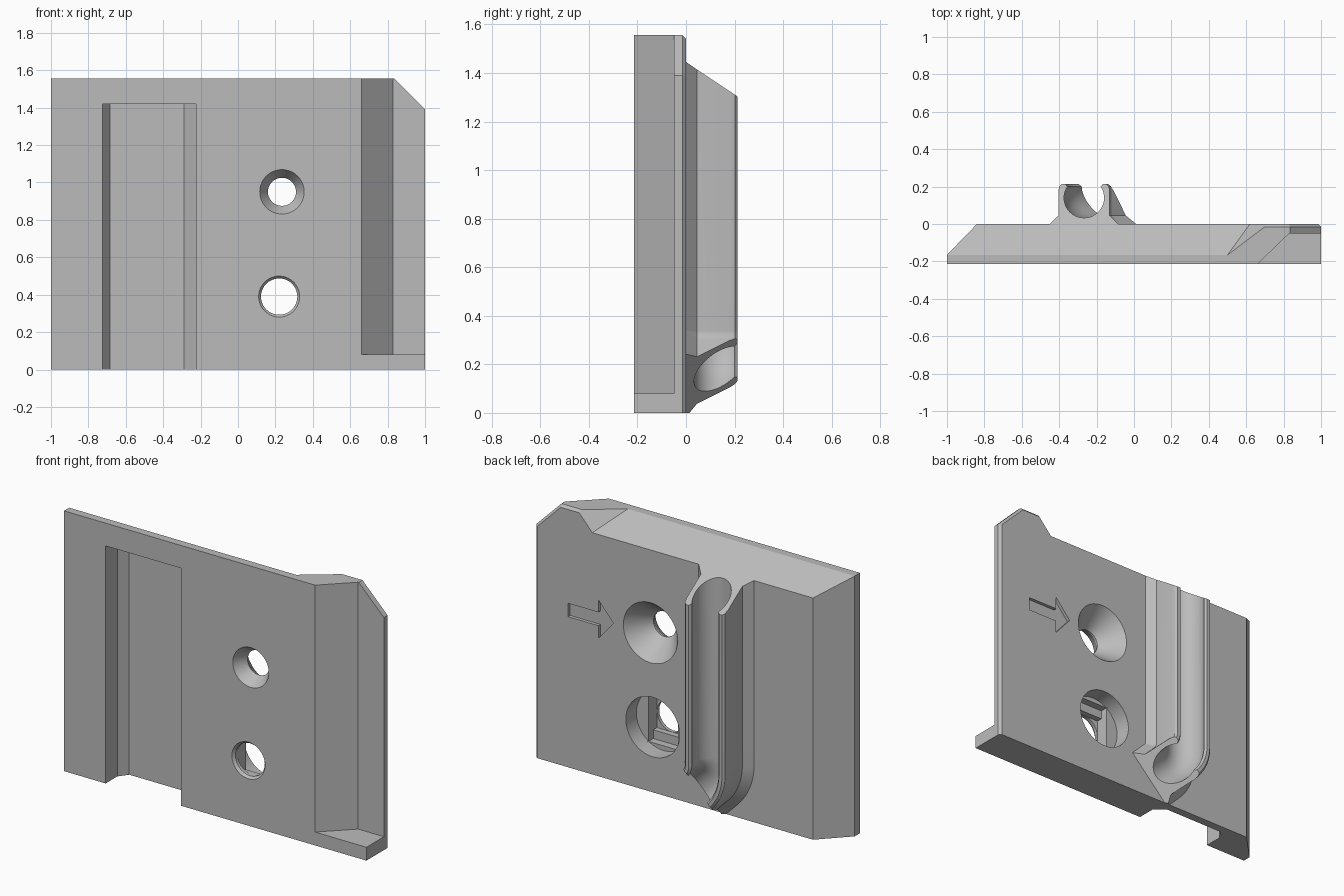
import bpy, bmesh
from math import sin, cos, pi, radians
from mathutils import Vector

cube = bpy.data.objects.get("Cube")
if cube:
    bpy.data.objects.remove(cube, do_unlink=True)

grey = bpy.data.materials.new("plain_grey")
grey.use_nodes = True
grey.diffuse_color = (0.5, 0.5, 0.5, 1)
grey.node_tree.nodes["Principled BSDF"].inputs["Base Color"].default_value = (0.5, 0.5, 0.5, 1)

TOP = 1.556          # full plate height
SLOPE = 0.67         # fall of the slanted top towards the back
SHOULDER = 1.445     # height of the slanted top at the back face


def finish(name, bm):
    bmesh.ops.recalc_face_normals(bm, faces=bm.faces)
    mesh = bpy.data.meshes.new(name)
    bm.to_mesh(mesh)
    bm.free()
    mesh.materials.append(grey)
    obj = bpy.data.objects.new(name, mesh)
    bpy.context.collection.objects.link(obj)
    return obj


def loft(rings):
    """Closed solid through equal rings of points."""
    bm = bmesh.new()
    rows = [[bm.verts.new(p) for p in ring] for ring in rings]
    count = len(rows[0])
    for a, b in zip(rows, rows[1:]):
        for i in range(count):
            j = (i + 1) % count
            bm.faces.new((a[i], a[j], b[j], b[i]))
    bm.faces.new(rows[0])
    bm.faces.new(rows[-1])
    bmesh.ops.recalc_face_normals(bm, faces=bm.faces)
    return bm


def upright(pts, lo, hi):
    return loft([[(x, y, z) for x, y in pts] for z in (lo, hi)])


def crosswise(pts, lo, hi):
    return loft([[(x, y, z) for x, z in pts] for y in (lo, hi)])


def lathe(cx, cz, profile, steps=64):
    """Round solid about a front-to-back axis; profile is (y, radius)."""
    turn = [2 * pi * i / steps for i in range(steps)]
    return loft([[(cx + r * cos(a), y, cz + r * sin(a)) for a in turn] for y, r in profile])


def trim(bm, point, normal):
    """Slice off everything on the normal side and cap the cut."""
    geom = bm.verts[:] + bm.edges[:] + bm.faces[:]
    bmesh.ops.bisect_plane(bm, geom=geom, dist=1e-5, plane_co=point,
                           plane_no=Vector(normal).normalized(), clear_outer=True)
    bmesh.ops.holes_fill(bm, edges=[e for e in bm.edges if e.is_boundary], sides=0)


def cut(target, name, bm):
    cutter = finish(name, bm)
    cutter.hide_render = True
    mod = target.modifiers.new(name, "BOOLEAN")
    mod.operation, mod.solver, mod.object = "DIFFERENCE", "EXACT", cutter
    bpy.context.view_layer.objects.active = target
    bpy.ops.object.modifier_apply(modifier=name)
    bpy.data.objects.remove(cutter, do_unlink=True)


def smooth(obj):
    bpy.ops.object.select_all(action="DESELECT")
    obj.select_set(True)
    bpy.context.view_layer.objects.active = obj
    bpy.ops.object.shade_smooth_by_angle(angle=radians(30))


# Plate with a chamfered side, clipped corner and small back bevels
bm = upright([(-1, -.215), (1, -.215), (1, -.015), (.985, 0), (-.84, 0), (-1, -.165)], 0, TOP)
trim(bm, (1, 0, 1.39), (1, 0, 1))
trim(bm, (0, -.015, TOP), (0, 1, 1))
trim(bm, (1, -.015, 1.39), (.707, 1, .707))
plate = finish("plate", bm)

# Slanted top, stopping at an angled wall beside the corner tab
wall = []
for y, x in ((-.2, .475), (.1, .692)):
    z = SHOULDER - SLOPE * y
    wall += [(x, y, z), (x + .9 * (1.7 - z), y, 1.7)]
wall = [wall[i] for i in (0, 1, 3, 2)]
cut(plate, "top_slant", loft([[(-1.2, y, z) for x, y, z in wall], wall]))

# Front pocket leaving a thin flange and a bottom ledge
cut(plate, "flange_pocket", upright(
    [(.575, -.3), (.66, -.215), (.83, -.05), (1.1, -.05), (1.1, -.3)], .08, 1.8))

# Front slot, open at the bottom
cut(plate, "front_slot", upright(
    [(-.725, -.3), (-.725, -.105), (-.685, -.05), (-.29, -.05), (-.225, -.105), (-.225, -.3)],
    -.1, 1.42))

# Upper screw hole, countersunk from both sides
cut(plate, "upper_hole", lathe(.235, .95, [
    (-.225, .125), (-.145, .075), (-.135, .075), (.01, .187)]))

# Lower screw hole: counterbore, slot step, square step, round exit
hx, hz, hr = .22, .39, .098
cut(plate, "lower_bore", lathe(hx, hz, [(-.1, .178), (.01, .178)]))
for name, half, back, front in (("slot_step", .15, -.09, -.145), ("square_step", hr, -.14, -.18)):
    cut(plate, name, crosswise([(hx - hr, hz - half), (hx + hr, hz - half),
                                (hx + hr, hz + half), (hx - hr, hz + half)], front, back))
cut(plate, "lower_exit", lathe(hx, hz, [(-.225, .118), (-.2, .097), (-.17, .097)]))

# Engraved direction arrow
half_arrow = [(.78, .04), (.58, .04), (.58, .115)]
arrow = half_arrow + [(.48, 0)] + [(x, -z) for x, z in reversed(half_arrow)]
cut(plate, "arrow", crosswise([(x, .94 + z) for x, z in arrow], -.02, .02))
smooth(plate)

# Channel rail: open round groove with flared feet
side = [(.183, -.01), (.183, 0), (.137, .045), (.137, .18), (.132, .202), (.12, .213), (.1, .213)]
arc = [radians(34 - 248 * i / 40) for i in range(41)]
section = side + [(.107 * cos(a), .14 + .107 * sin(a)) for a in arc]
section += [(-u, y) for u, y in reversed(side)]

# Path: straight down, then a bend towards the left side
cx, bend_z, radius, tail = -.267, .34, .19, .104
stations = [(cx, 1.7, 0)]
for i in range(13):
    a = pi / 4 * i / 12
    stations.append((cx + radius * (1 - cos(a)), bend_z - radius * sin(a), a))
ex, ez, ea = stations[-1]
tx, tz = sin(ea), -cos(ea)
stations.append((ex + .35 * tx, ez + .35 * tz, ea))
bm = loft([[(x + u * cos(a), y, z + u * sin(a)) for u, y in section] for x, z, a in stations])
trim(bm, (0, 0, SHOULDER), (0, SLOPE, 1))
trim(bm, (ex + tail * tx, .04, ez + tail * tz), (tx, .7, tz))
trim(bm, (0, 0, 0), (0, 0, -1))
smooth(finish("channel_rail", bm))
